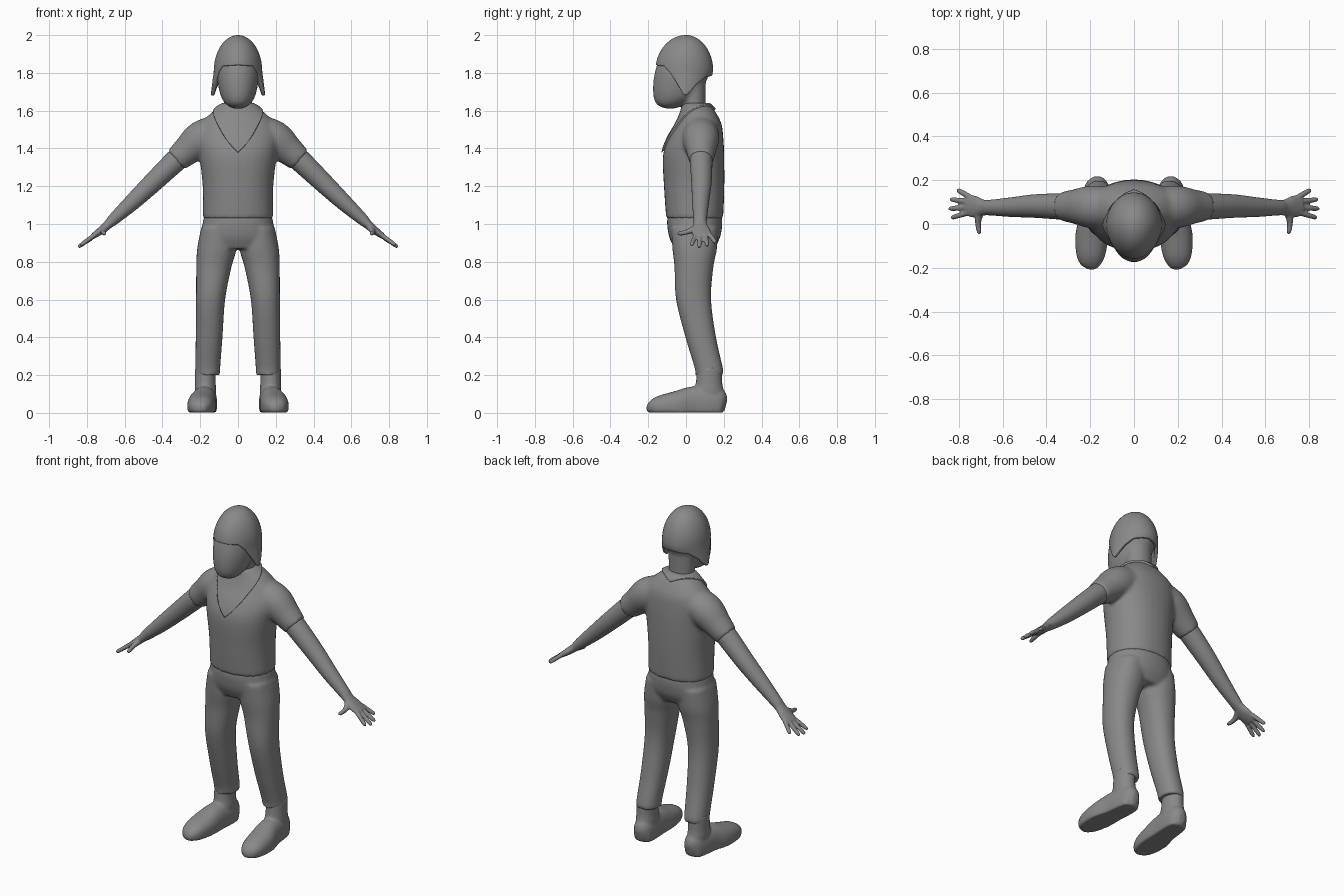
import bpy, bmesh, math
from mathutils import Vector

if "Cube" in bpy.data.objects:
    bpy.data.objects.remove(bpy.data.objects["Cube"])

gray = bpy.data.materials.new("plain_gray")
gray.diffuse_color = (0.25, 0.25, 0.25, 1)
gray.use_nodes = True
gray.node_tree.nodes["Principled BSDF"].inputs["Base Color"].default_value = gray.diffuse_color


def spline(rows, steps):
    """Catmull-Rom through rows of numbers."""
    out = []
    for i in range(len(rows) - 1):
        p0, p1 = rows[max(i - 1, 0)], rows[i]
        p2, p3 = rows[i + 1], rows[min(i + 2, len(rows) - 1)]
        for s in range(steps):
            t = s / steps
            out.append([b + 0.5 * t * (c - a + t * (2*a - 5*b + 4*c - d + t * (3*(b - c) + d - a)))
                        for a, b, c, d in zip(p0, p1, p2, p3)])
    return out + [list(rows[-1])]


def loft(bm, rows, ref=None, steps=5, sides=32, power=2.0):
    """Rows are x, y, z, radius u, radius v. Horizontal rings, or rings following the path if ref is set."""
    rows = spline(rows, steps)
    rings = []
    for i, r in enumerate(rows):
        u, v = Vector((1, 0, 0)), Vector((0, 1, 0))
        if ref:
            tan = Vector(rows[min(i + 1, len(rows) - 1)][:3]) - Vector(rows[max(i - 1, 0)][:3])
            u = tan.cross(Vector(ref)).normalized()
            v = tan.cross(u).normalized()
        ring = []
        for k in range(sides):
            a = 2 * math.pi * k / sides
            c, s = math.cos(a), math.sin(a)
            c = math.copysign(abs(c) ** (2 / power), c)
            s = math.copysign(abs(s) ** (2 / power), s)
            ring.append(bm.verts.new(Vector(r[:3]) + u * c * r[3] + v * s * r[4]))
        rings.append(ring)
    for a, b in zip(rings, rings[1:]):
        for k in range(sides):
            bm.faces.new((a[k], a[(k + 1) % sides], b[(k + 1) % sides], b[k]))
    bm.faces.new(rings[0][::-1])
    bm.faces.new(rings[-1])


def finish(name, bm, voxel=0, smooth=0, mirror=False):
    bmesh.ops.recalc_face_normals(bm, faces=bm.faces)
    me = bpy.data.meshes.new(name)
    bm.to_mesh(me)
    bm.free()
    me.materials.append(gray)
    me.polygons.foreach_set("use_smooth", [True] * len(me.polygons))
    ob = bpy.data.objects.new(name, me)
    bpy.context.collection.objects.link(ob)
    if voxel:
        m = ob.modifiers.new("blend", 'REMESH')
        m.mode, m.voxel_size, m.use_smooth_shade = 'VOXEL', voxel, True
    if smooth:
        m = ob.modifiers.new("relax", 'SMOOTH')
        m.factor, m.iterations = 0.5, smooth
    if mirror:
        ob.modifiers.new("mirror", 'MIRROR')
    return ob


# Shirt: torso with two short sleeves, blended together
def shirt_mesh():
    bm = bmesh.new()
    loft(bm, [(0, .046, 1.03, .187, .151), (0, .043, 1.2, .187, .160), (0, .04, 1.36, .205, .162),
              (0, .052, 1.45, .215, .146), (0, .07, 1.53, .195, .118),
              (0, .068, 1.59, .14, .09), (0, .058, 1.63, .085, .07)], power=2.2)
    for s in (-1, 1):
        loft(bm, [(s * .08, .075, 1.50, .09, .085), (s * .19, .078, 1.452, .098, .097),
                  (s * .27, .08, 1.388, .079, .079), (s * .328, .08, 1.338, .066, .066)],
             ref=(s * .6, 0, .8))
    return bm


finish("shirt", shirt_mesh(), .01, 8)

# Collar: raised layer of the shirt kept inside a V-shaped prism rising to the back
cut = bmesh.new()
ends = []
for y in (-.6, .6):
    z = 1.39 + .8 * (y + .115)
    ends.append([cut.verts.new((x, y, z + h)) for x, h in ((0, 0), (.7, .53), (.7, 1.6), (-.7, 1.6), (-.7, .53))])
for k in range(5):
    j = (k + 1) % 5
    cut.faces.new((ends[0][k], ends[0][j], ends[1][j], ends[1][k]))
cut.faces.new(ends[0])
cut.faces.new(ends[1])
cutter = finish("collar_cutter", cut)
cutter.hide_render = True
cutter.hide_set(True)
collar = finish("collar", shirt_mesh(), .01, 8)
m = collar.modifiers.new("raise", 'DISPLACE')
m.strength, m.mid_level = .011, 0
m = collar.modifiers.new("v_shape", 'BOOLEAN')
m.operation, m.object, m.solver = 'INTERSECT', cutter, 'EXACT'

# Trousers: pelvis and two legs
bm = bmesh.new()
loft(bm, [(0, .046, 1.05, .178, .143), (0, .046, 1.0, .188, .146), (0, .046, .93, .198, .135),
          (0, .044, .87, .175, .105)], power=2.2)
for s in (-1, 1):
    loft(bm, [(s * .105, .046, .98, .09, .125), (s * .112, .046, .87, .104, .118),
              (s * .128, .042, .77, .093, .103), (s * .145, .04, .6, .077, .093),
              (s * .153, .078, .4, .071, .081), (s * .16, .12, .24, .066, .075),
              (s * .16, .124, .2, .066, .075)], power=2.2)
finish("trousers", bm, .01, 5)

# Shoes: long rounded foot with a flat sole, plus ankle
bm = bmesh.new()
loft(bm, [(.205, -.207, .03, .012, .012), (.202, -.19, .03, .042, .033), (.198, -.14, .035, .066, .058),
          (.192, -.05, .04, .075, .078), (.18, .04, .05, .066, .092), (.172, .13, .05, .062, .09),
          (.168, .185, .05, .05, .08), (.167, .212, .045, .018, .03)], ref=(0, 0, 1), power=2.3)
loft(bm, [(.172, .125, .04, .05, .075), (.172, .12, .11, .057, .081), (.173, .122, .16, .055, .07),
          (.173, .124, .24, .055, .066)])
for v in bm.verts:
    v.co.z = max(v.co.z, 0.004)
finish("shoe", bm, .007, 3, True).location.z = -.002

# Arms: forearm, palm, four fingers and a thumb
bm = bmesh.new()
across = (.64, 0, .77)
loft(bm, [(.26, .08, 1.395, .06, .06), (.33, .08, 1.335, .06, .06), (.45, .082, 1.22, .054, .053),
          (.56, .077, 1.115, .045, .044), (.655, .075, 1.028, .036, .032),
          (.69, .075, .995, .037, .024), (.73, .08, .962, .05, .02), (.768, .085, .935, .046, .015)],
     ref=across)
for y0, tx, ty, tz in ((.12, .808, .157, .9), (.1, .84, .113, .882), (.077, .847, .07, .876), (.055, .836, .028, .886)):
    a, b = Vector((.745, y0, .952)), Vector((tx, ty, tz))
    loft(bm, [(*a, .013, .013), (*a.lerp(b, .5), .0125, .0125), (*a.lerp(b, .88), .011, .011), (*b, .005, .005)],
         ref=across, sides=12)
loft(bm, [(.695, .07, .985, .022, .02), (.71, .03, .967, .018, .016), (.712, -.005, .955, .013, .013),
          (.708, -.034, .95, .011, .011), (.706, -.046, .948, .005, .005)], ref=across, sides=12)
finish("arm", bm, .0055, 3, True)

# Head and neck
bm = bmesh.new()
loft(bm, [(0, -.085, 1.612, .03, .03), (0, -.078, 1.635, .065, .078), (0, -.055, 1.675, .09, .117),
          (0, -.037, 1.74, .106, .137), (0, -.018, 1.81, .112, .145), (0, -.008, 1.88, .102, .13),
          (0, 0, 1.95, .065, .085), (0, 0, 1.975, .02, .03)])
loft(bm, [(0, .045, 1.55, .08, .065), (0, .042, 1.64, .075, .062), (0, .035, 1.76, .08, .07)])
finish("head", bm, .009, 6)

# Cap: dome with a brow line, two ear flaps and a nape edge
edge = [(0, 1.842), (45, 1.836), (60, 1.80), (75, 1.735), (86, 1.69), (94, 1.68), (103, 1.695),
        (120, 1.74), (140, 1.775), (180, 1.785)]


def rim(deg):
    for (a, za), (b, zb) in zip(edge, edge[1:]):
        if deg <= b:
            return za + (zb - za) * (deg - a) / (b - a)


bm = bmesh.new()
N, M = 96, 24
top = bm.verts.new((0, -.005, 2.0))
cols = []
for k in range(N):
    a = 2 * math.pi * k / N
    low = rim(math.degrees(min(a, 2 * math.pi - a)))
    col = []
    for i in range(1, M + 1):
        z = 2 - (2 - low) * (1 - math.cos(math.pi / 2 * i / M))
        r = math.sqrt(max(0, 1 - (max(0, z - 1.81) / .19) ** 2))
        drop = max(0, 1.81 - z)
        rx = (.128 + .13 * drop) * (1 - .10 * max(0, math.cos(a)))
        ry = .153 - .25 * drop
        col.append(bm.verts.new((rx * r * math.sin(a), -.009 * r - ry * r * math.cos(a), z)))
    cols.append(col)
for k in range(N):
    a, b = cols[k], cols[(k + 1) % N]
    bm.faces.new((top, a[0], b[0]))
    for i in range(M - 1):
        bm.faces.new((a[i], a[i + 1], b[i + 1], b[i]))
cap = finish("cap", bm)
m = cap.modifiers.new("thickness", 'SOLIDIFY')
m.thickness, m.offset = .02, -1
m = cap.modifiers.new("soft_rim", 'BEVEL')
m.width, m.segments, m.limit_method, m.angle_limit = .005, 2, 'ANGLE', math.radians(50)
